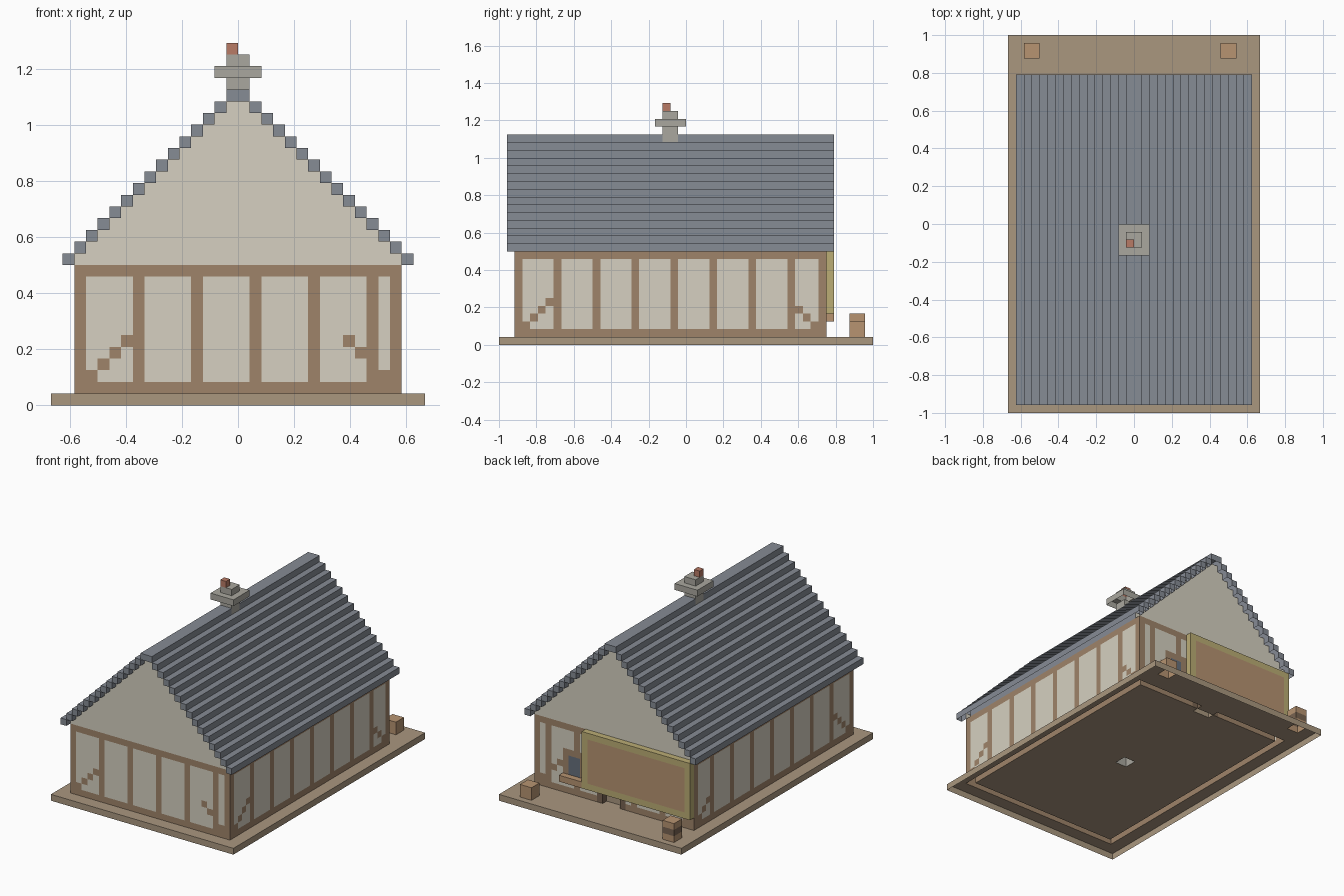
import bpy, bmesh
from mathutils import Vector

if "Cube" in bpy.data.objects:
    bpy.data.objects.remove(bpy.data.objects["Cube"])

V = 1 / 24   # one block; all sizes below are counted in blocks
cells = {}   # block position -> part name; later parts replace earlier ones
mats = {}    # part name -> material


def material(name, rgb):
    m = bpy.data.materials.new(name)
    m.diffuse_color = [min(1, 1.25 * (c / 255) ** 2.2) for c in rgb] + [1]
    m.use_nodes = True
    m.node_tree.nodes["Principled BSDF"].inputs["Base Color"].default_value = m.diffuse_color
    return m


TIMBER = material("timber", (142, 118, 95))
DARK = material("dark_wood", (108, 90, 74))
PLASTER = material("plaster", (192, 187, 173))
SLATE = material("slate", (120, 125, 133))
PLANK = material("plank", (152, 135, 114))
STONE = material("stone", (152, 150, 142))
BRICK = material("brick", (165, 110, 92))
CRATE = material("crate_wood", (164, 132, 102))
GOLD = material("gilded_wood", (168, 155, 105))
GLASS = material("glass", (92, 100, 112))


def fill(name, mat, *boxes):
    """Fill boxes (x0, x1, y0, y1, z0, z1) with blocks of one part; no material empties them."""
    if mat:
        mats[name] = mat
    for x0, x1, y0, y1, z0, z1 in boxes:
        for x in range(x0, x1):
            for y in range(y0, y1):
                for z in range(z0, z1):
                    if mat:
                        cells[x, y, z] = name
                    else:
                        cells.pop((x, y, z), None)


def step(c, axis, n):
    return tuple(v + n * (i == axis) for i, v in enumerate(c))


def build(name):
    """Skin the exposed block sides in long strips; the undersides stay open."""
    bm = bmesh.new()
    own = [c for c, n in cells.items() if n == name]
    for axis, sign in ((0, 1), (0, -1), (1, 1), (1, -1), (2, 1)):
        run = 0 if axis == 1 else 1
        other = 3 - axis - run
        shown = {c for c in own if step(c, axis, sign) not in cells}
        for c in sorted(shown):
            if step(c, run, -1) in shown:
                continue
            n = 1
            while step(c, run, n) in shown:
                n += 1
            p = step(c, axis, sign > 0)
            q = step(p, run, n)
            quad = [p, q, step(q, other, 1), step(p, other, 1)]
            f = bm.faces.new([bm.verts.new(Vector(v) * V) for v in quad])
            f.normal_update()
            if f.normal[axis] * sign < 0:
                f.normal_flip()
    bmesh.ops.remove_doubles(bm, verts=bm.verts, dist=1e-5)
    me = bpy.data.meshes.new(name)
    bm.to_mesh(me)
    bm.free()
    me.materials.append(mats[name])
    bpy.context.collection.objects.link(bpy.data.objects.new(name, me))


# Base and plaster walls
fill("base", PLANK, (-16, 16, -24, 24, 0, 1))
fill("walls", PLASTER, (-14, 14, -22, -21, 1, 12), (-14, 14, 17, 18, 1, 12),
     (-14, -13, -21, 17, 1, 12), (13, 14, -21, 17, 1, 12))

# Stepped gables, roof and ridge
for k in range(12, 26):
    w = 26 - k
    fill("front_gable", PLASTER, (-w, w, -22, -21, k, k + 1))
    fill("back_gable", PLASTER, (-w, w, 17, 18, k, k + 1))
    fill("left_roof", SLATE, (-w - 1, -w, -23, 19, k, k + 1))
    fill("right_roof", SLATE, (w, w + 1, -23, 19, k, k + 1))
fill("ridge", SLATE, (-1, 1, -23, 19, 26, 27))


# Timber framing: sill, top beam, posts every five blocks, stepped corner braces
def framing(u0, u1):
    rects = [(u0, u1, 1, 2), (u0, u1, 11, 12), (u1 - 1, u1, 2, 11)]
    rects += [(p, p + 1, 2, 11) for p in range(u0, u1, 5)]
    for i in range(4):
        rects += [(u, u + 1, 2 + i, 3 + i) for u in (u0 + 1 + i, u1 - 2 - i)]
    return rects


for a, b, c, d in framing(-22, 18):
    fill("left_timber", TIMBER, (-14, -13, a, b, c, d))
    fill("right_timber", TIMBER, (13, 14, a, b, c, d))
for a, b, c, d in framing(-14, 14):
    fill("front_timber", TIMBER, (a, b, -22, -21, c, d))
    fill("back_timber", TIMBER, (a, b, 17, 18, c, d))

# Chimney rising from the floor
fill("chimney", STONE, (-1, 1, -3, -1, 1, 30), (-2, 2, -4, 0, 28, 29))
fill("chimney_pot", BRICK, (-1, 0, -3, -2, 30, 31))

# Back window with sill, and a set-back door
fill("window_frame", TIMBER, (5, 9, 17, 18, 3, 8))
fill("window_pane", GLASS, (6, 8, 17, 18, 4, 7))
fill("window_sill", CRATE, (5, 9, 18, 19, 3, 4))
fill("door_frame", DARK, (-2, 3, 17, 18, 1, 9))
fill("doorway", None, (-1, 2, 17, 18, 1, 8))
fill("door", PLANK, (-1, 2, 16, 17, 1, 8))

# Plain sign board
fill("sign_frame", GOLD, (-14, 5, 18, 19, 3, 12))
fill("sign_panel", CRATE, (-13, 4, 18, 19, 4, 11))

# Crates behind the house
fill("low_crate", CRATE, (11, 13, 21, 23, 1, 3))
fill("tall_crate", CRATE, (-14, -12, 21, 23, 1, 4))
fill("tall_crate_band", DARK, (-14, -12, 21, 23, 2, 3))

for part_name in mats:
    build(part_name)
